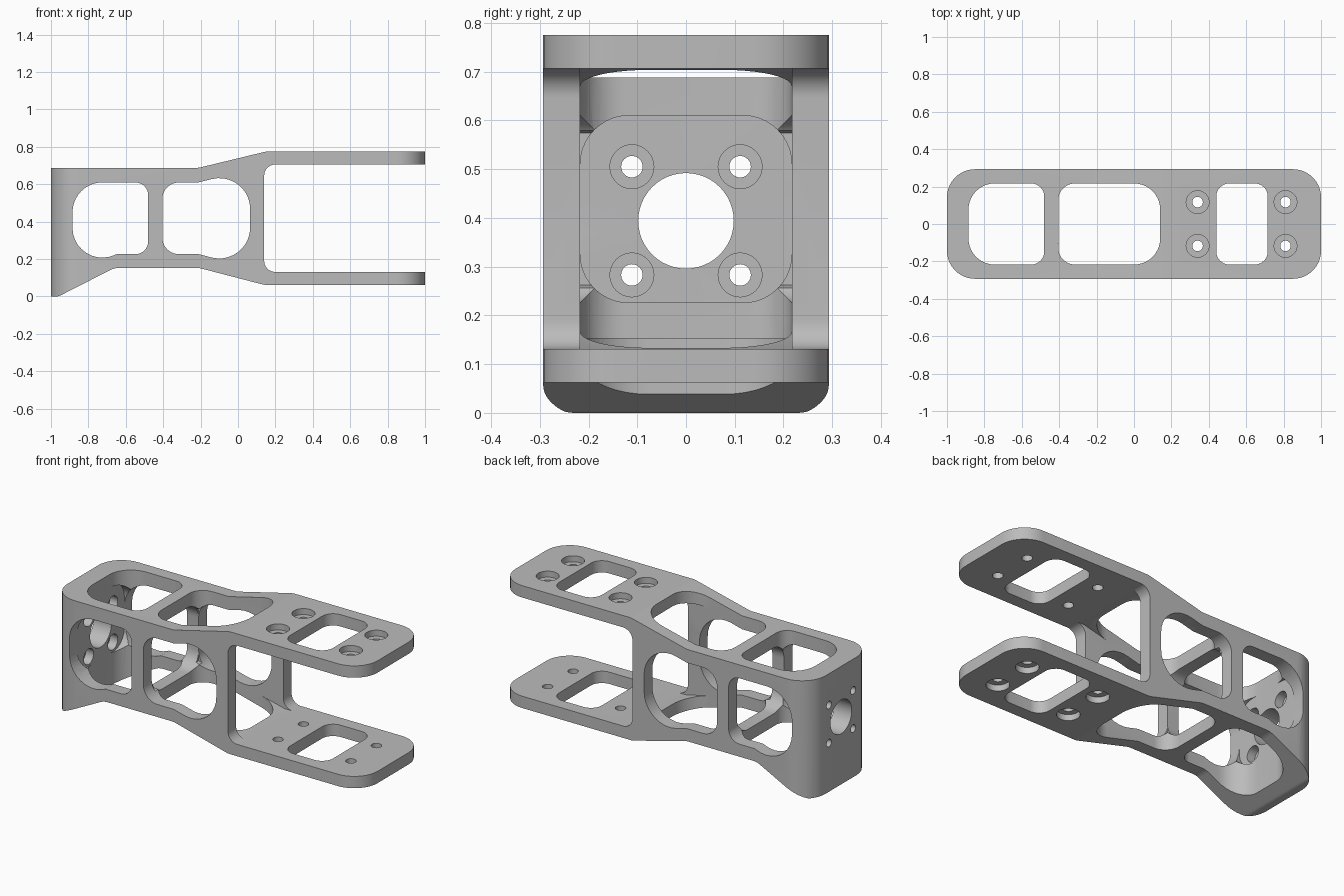
import bpy, bmesh, math
from mathutils import Vector

if "Cube" in bpy.data.objects:
    bpy.data.objects.remove(bpy.data.objects["Cube"], do_unlink=True)

MID = 0.418      # height of the body's centre line
INNER = 0.217    # half width between the side walls


def fillet(corners, steps=10):
    """Round each (a, b, radius) corner of a closed outline."""
    out = []
    for i, (a, b, r) in enumerate(corners):
        p = Vector((a, b))
        if r == 0:
            out.append(p)
            continue
        u = (Vector(corners[i - 1][:2]) - p).normalized()
        v = (Vector(corners[(i + 1) % len(corners)][:2]) - p).normalized()
        half = u.angle(v) / 2
        centre = p + (u + v).normalized() * (r / math.sin(half))
        start = p + u * (r / math.tan(half)) - centre
        end = p + v * (r / math.tan(half)) - centre
        sweep = start.angle_signed(end)
        for k in range(steps + 1):
            t = -sweep * k / steps
            out.append(centre + Vector((start.x * math.cos(t) - start.y * math.sin(t),
                                        start.x * math.sin(t) + start.y * math.cos(t))))
    return out


def rect(a0, a1, b0, b1, r0, r1):
    """Rectangle with radius r0 on its low-a corners and r1 on the others."""
    return fillet([(a0, b0, r0), (a1, b0, r1), (a1, b1, r1), (a0, b1, r0)])


def circle(a, b, r, n=32):
    return [Vector((a + r * math.cos(math.tau * k / n), b + r * math.sin(math.tau * k / n)))
            for k in range(n)]


def prism(name, outline, axis, lo, hi):
    """Extrude an outline along an axis."""
    place = {"x": lambda p, t: (t, p.x, p.y),
             "y": lambda p, t: (p.x, t, p.y),
             "z": lambda p, t: (p.x, p.y, t)}[axis]
    bm = bmesh.new()
    ends = [[bm.verts.new(place(p, t)) for p in outline] for t in (lo, hi)]
    for loop in ends:
        bm.faces.new(loop)
    n = len(outline)
    for i in range(n):
        j = (i + 1) % n
        bm.faces.new((ends[0][i], ends[0][j], ends[1][j], ends[1][i]))
    bmesh.ops.recalc_face_normals(bm, faces=bm.faces)
    mesh = bpy.data.meshes.new(name)
    bm.to_mesh(mesh)
    bm.free()
    obj = bpy.data.objects.new(name, mesh)
    obj.hide_render = True
    bpy.context.scene.collection.objects.link(obj)
    return obj


# Side silhouette, with the fork slot at the +x end
bracket = prism("bracket", fillet([
    (-1, 0, 0), (-0.96, 0, 0.06), (-0.66, 0.153, 0.1), (-0.21, 0.153, 0.1),
    (0.14, 0.062, 0.1), (1, 0.062, 0), (1, 0.131, 0), (0.14, 0.131, 0.06),
    (0.14, 0.706, 0.06), (1, 0.706, 0), (1, 0.775, 0), (0.15, 0.775, 0.1),
    (-0.21, 0.688, 0.1), (-1, 0.688, 0)]), "y", -0.35, 0.35)
bracket.hide_render = False

# Rounded plan that trims the silhouette
plan = prism("plan_trim", rect(-1, 1, -0.293, 0.293, 0.15, 0.15), "z", -0.1, 1)

cutters = [
    # Long pocket and the flared mouth behind the fork
    prism("pocket", rect(-INNER, INNER, 0.226, 0.61, 0.1, 0.1), "x", -0.885, 0.3),
    prism("flare", fillet([(-0.405, 0.262, 0), (0.15, 0.131, 0), (0.3, 0.131, 0),
                           (0.3, 0.706, 0), (0.15, 0.706, 0), (-0.405, 0.574, 0)]),
          "y", -INNER, INNER),
    # Side windows
    prism("side_window_rear", fillet([
        (-0.885, 0.118, 0.16), (-0.65, 0.226, 0), (-0.48, 0.226, 0.07),
        (-0.48, 0.61, 0.07), (-0.885, 0.61, 0.16)]), "y", -0.5, 0.5),
    prism("side_window_front", fillet([
        (-0.405, 0.226, 0.09), (-0.21, 0.226, 0), (0.065, 2 * MID - 0.68, 0.165),
        (0.065, 0.68, 0.165), (-0.21, 0.61, 0), (-0.405, 0.61, 0.09)]), "y", -0.5, 0.5),
    # Windows through top and bottom
    prism("top_window_rear", rect(-0.885, -0.48, -INNER, INNER, 0.14, 0.07), "z", -0.1, 1),
    prism("top_window_front", rect(-0.405, 0.14, -INNER, INNER, 0.09, 0.14), "z", -0.1, 1),
    prism("fork_window", rect(0.44, 0.715, -INNER, INNER, 0.07, 0.07), "z", -0.1, 1),
    # Large bore in the end wall
    prism("end_bore", circle(0, 0.394, 0.098, 48), "x", -1.1, -0.8),
]
# Counterbored screw holes in the fork arms and the end wall
for side in (-1, 1):
    for x in (0.34, 0.81):
        y = side * 0.117
        cutters += [prism("arm_hole", circle(x, y, 0.028), "z", -0.1, 1),
                    prism("upper_counterbore", circle(x, y, 0.061), "z", 0.74, 0.9),
                    prism("lower_counterbore", circle(x, y, 0.061), "z", -0.1, 0.097)]
    for z in (0.283, 0.505):
        y = side * 0.111
        cutters += [prism("end_hole", circle(y, z, 0.022), "x", -1.1, -0.8),
                    prism("end_counterbore", circle(y, z, 0.045), "x", -0.935, -0.8)]

for cutter, operation in [(plan, "INTERSECT")] + [(c, "DIFFERENCE") for c in cutters]:
    mod = bracket.modifiers.new(cutter.name, "BOOLEAN")
    mod.operation = operation
    mod.solver = "EXACT"
    mod.object = cutter

# Bake the cuts and drop the helpers
bpy.context.view_layer.update()
graph = bpy.context.evaluated_depsgraph_get()
baked = bpy.data.meshes.new_from_object(bracket.evaluated_get(graph))
bracket.modifiers.clear()
bracket.data = baked
for cutter in [plan] + cutters:
    bpy.data.objects.remove(cutter, do_unlink=True)

# Grey metal
grey = bpy.data.materials.new("plain_grey")
grey.use_nodes = True
colour = (0.5, 0.5, 0.5, 1)
grey.diffuse_color = colour
grey.node_tree.nodes["Principled BSDF"].inputs["Base Color"].default_value = colour
baked.materials.clear()
baked.materials.append(grey)

bpy.context.view_layer.objects.active = bracket
bracket.select_set(True)
bpy.ops.object.shade_smooth_by_angle(angle=math.radians(25))
